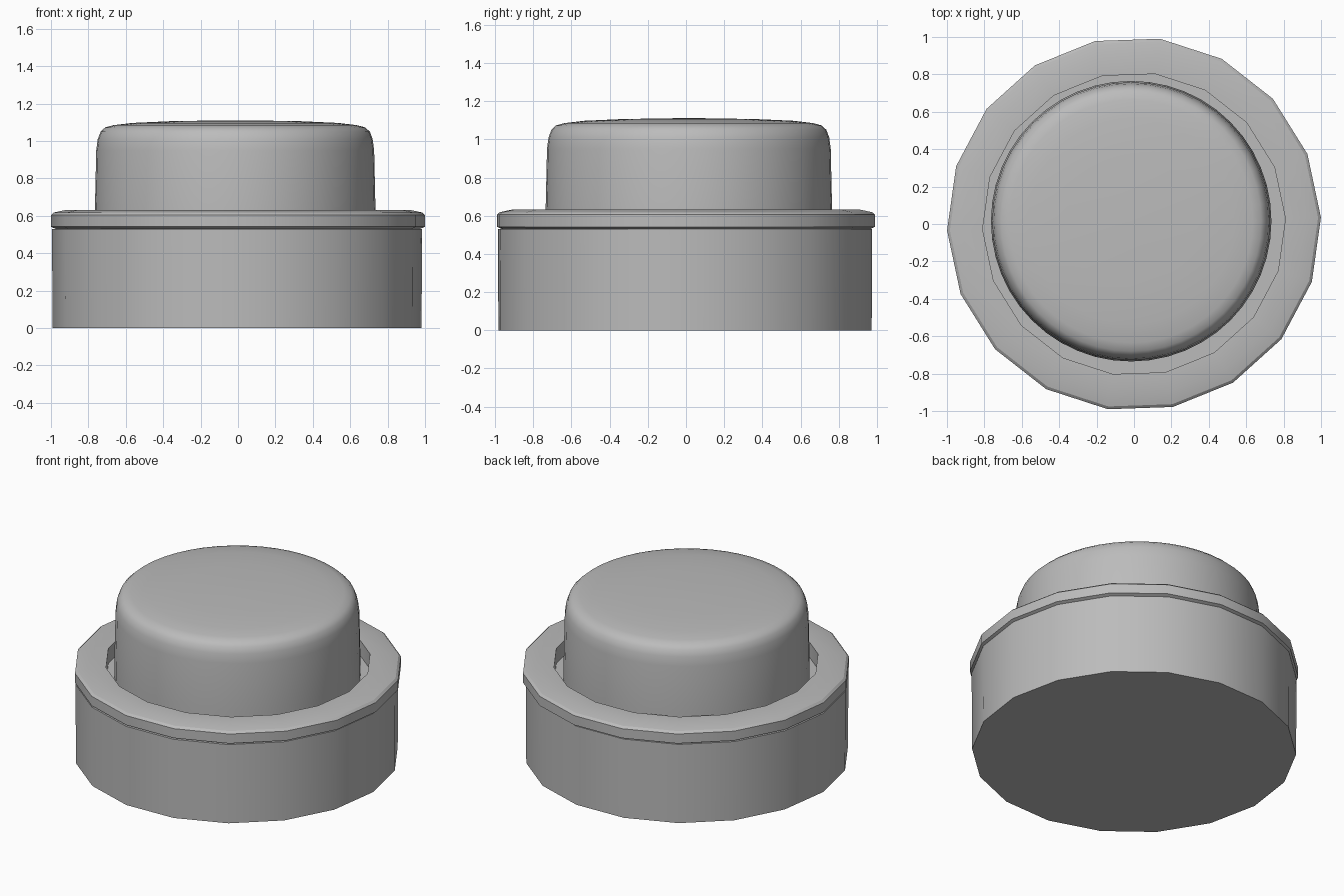
import bpy
import bmesh
from math import cos, sin, pi, radians

if "Cube" in bpy.data.objects:
    bpy.data.objects.remove(bpy.data.objects["Cube"], do_unlink=True)

GREY = (0.5, 0.5, 0.5, 1)
grey = bpy.data.materials.new("plain grey")
grey.use_nodes = True
grey.diffuse_color = GREY
grey.node_tree.nodes["Principled BSDF"].inputs["Base Color"].default_value = GREY


def lathe(name, profile, sides, turn=0, centre=(0, 0), closed=False, sharp=30):
    """Spin (radius, height) points about z; open profiles get end caps."""
    bm = bmesh.new()
    rings = []
    for r, z in profile:
        ring = []
        for i in range(sides):
            a = radians(turn) + 2 * pi * i / sides
            ring.append(bm.verts.new((r * cos(a), r * sin(a), z)))
        rings.append(ring)
    pairs = list(zip(rings, rings[1:]))
    if closed:
        pairs.append((rings[-1], rings[0]))
    for low, high in pairs:
        for i in range(sides):
            j = (i + 1) % sides
            bm.faces.new((low[i], low[j], high[j], high[i]))
    if not closed:
        bm.faces.new(rings[0][::-1])
        bm.faces.new(rings[-1])
    bmesh.ops.recalc_face_normals(bm, faces=bm.faces)
    mesh = bpy.data.meshes.new(name)
    bm.to_mesh(mesh)
    bm.free()
    mesh.materials.append(grey)
    obj = bpy.data.objects.new(name, mesh)
    obj.location = (*centre, 0)
    bpy.context.collection.objects.link(obj)
    bpy.ops.object.select_all(action="DESELECT")
    obj.select_set(True)
    bpy.context.view_layer.objects.active = obj
    bpy.ops.object.shade_smooth_by_angle(angle=radians(sharp))
    return obj


# Eighteen-sided drum
lathe("base_drum", [(0.987, 0), (0.99, 0.53)], 18, 2, (-0.005, -0.005))

# Bevelled collar with an open middle
lathe("collar_ring",
      [(0.81, 0.53), (0.975, 0.53), (1.0, 0.542), (1.0, 0.605),
       (0.985, 0.618), (0.92, 0.632), (0.81, 0.632)],
      18, 2, closed=True, sharp=24)

# Rounded push cap
lathe("button_cap",
      [(0.75, 0.53), (0.75, 0.64), (0.743, 0.95), (0.735, 1.01),
       (0.72, 1.05), (0.695, 1.073), (0.65, 1.085), (0.55, 1.097),
       (0.35, 1.106), (0.12, 1.11), (0.01, 1.111)],
      48, 0, (-0.015, 0.015), sharp=40)
